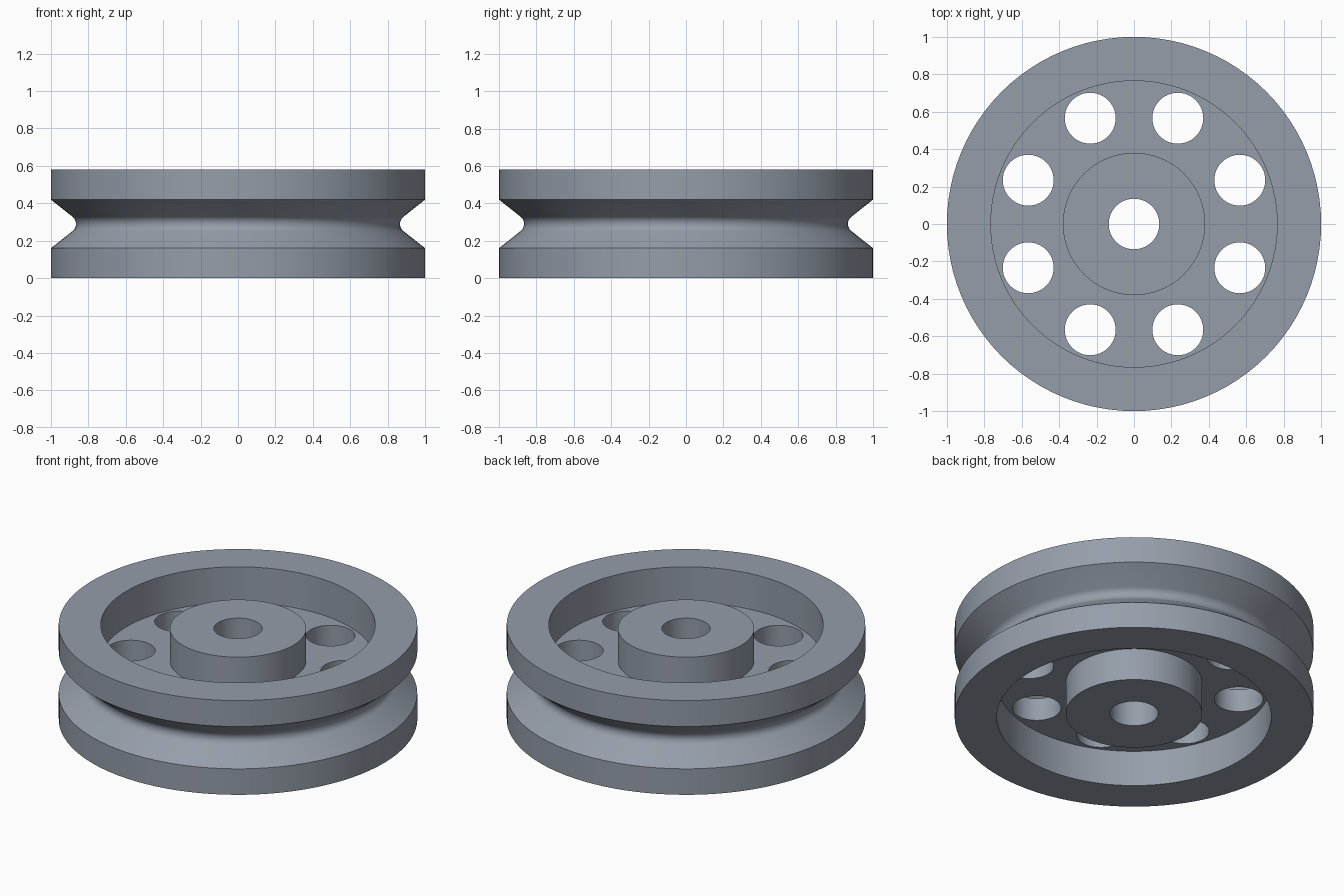
import bpy, bmesh, math
from math import sin, cos, tan, pi

if "Cube" in bpy.data.objects:
    bpy.data.objects.remove(bpy.data.objects["Cube"])

HEIGHT, MID, SEGS = 0.58, 0.29, 96

steel = bpy.data.materials.new("blue grey steel")
steel.diffuse_color = (0.30, 0.34, 0.40, 1)
steel.use_nodes = True
steel.node_tree.nodes["Principled BSDF"].inputs["Base Color"].default_value = steel.diffuse_color


def finish(name, bm):
    bmesh.ops.recalc_face_normals(bm, faces=bm.faces)
    mesh = bpy.data.meshes.new(name)
    bm.to_mesh(mesh)
    bm.free()
    mesh.materials.append(steel)
    obj = bpy.data.objects.new(name, mesh)
    bpy.context.collection.objects.link(obj)
    return obj


def lathe(name, profile):
    """Revolve a closed (radius, z) loop around the z axis."""
    bm = bmesh.new()
    rings = []
    for i in range(SEGS):
        a = 2 * pi * i / SEGS
        rings.append([bm.verts.new((r * cos(a), r * sin(a), z)) for r, z in profile])
    n = len(profile)
    for i in range(SEGS):
        p, q = rings[i], rings[(i + 1) % SEGS]
        for j in range(n):
            k = (j + 1) % n
            bm.faces.new((p[j], q[j], q[k], p[k]))
    return finish(name, bm)


# V groove with a rounded root, from the lower lip to the upper lip
half, slope, root = 0.13, math.radians(38.4), 0.049
apex = 1 - half / tan(slope)
centre = apex + root / sin(slope)
sweep = pi / 2 - slope
groove = [(1, MID - half)]
for i in range(13):
    t = -sweep + 2 * sweep * i / 12
    groove.append((centre - root * cos(t), MID + root * sin(t)))
groove.append((1, MID + half))

# Bore, hub, web and rim in one section
bore, hub, rim = 0.135, 0.38, 0.765
hub_low, web_low = 0.022, 0.22
profile = [(bore, hub_low), (hub, hub_low), (hub, web_low), (rim, web_low), (rim, 0), (1, 0)]
profile += groove
profile += [(1, HEIGHT), (rim, HEIGHT), (rim, HEIGHT - web_low), (hub, HEIGHT - web_low),
            (hub, HEIGHT - hub_low), (bore, HEIGHT - hub_low)]
wheel = lathe("pulley_wheel", profile)

# Eight round lightening holes through the web
bm = bmesh.new()
for i in range(8):
    a = pi / 8 + i * pi / 4
    made = bmesh.ops.create_cone(bm, cap_ends=True, segments=48, radius1=0.136,
                                 radius2=0.136, depth=0.4)
    bmesh.ops.translate(bm, verts=made["verts"],
                        vec=(0.612 * cos(a), 0.612 * sin(a), MID))
cutter = finish("hole_cutter", bm)

cut = wheel.modifiers.new("holes", "BOOLEAN")
cut.operation, cut.solver, cut.object = "DIFFERENCE", "EXACT", cutter
bpy.context.view_layer.objects.active = wheel
wheel.select_set(True)
bpy.ops.object.modifier_apply(modifier=cut.name)
bpy.data.objects.remove(cutter)

bpy.ops.object.shade_smooth_by_angle(angle=math.radians(30))
